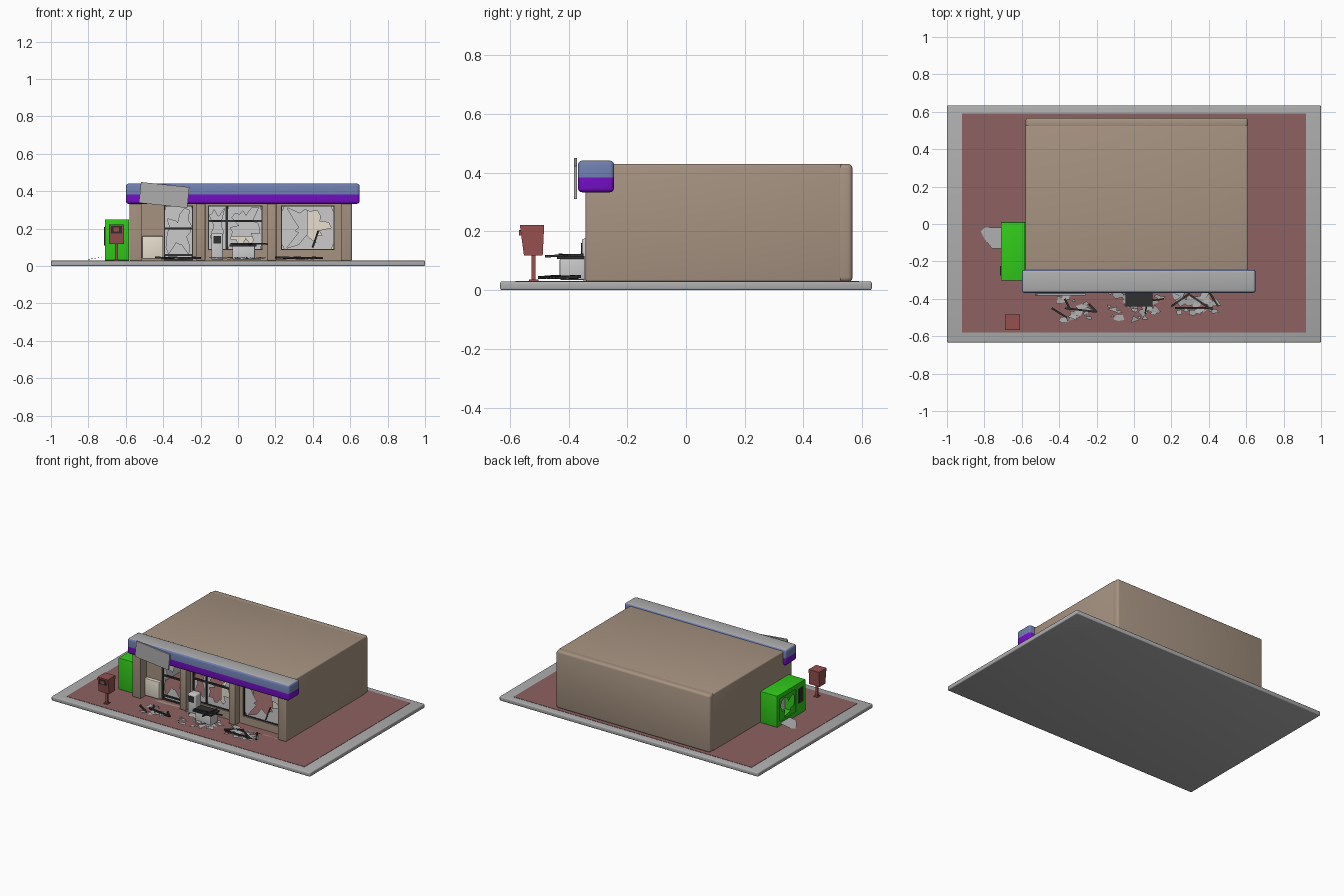
import bpy, bmesh, math, random
from mathutils import Vector, Matrix

if "Cube" in bpy.data.objects:
    bpy.data.objects.remove(bpy.data.objects["Cube"])

random.seed(4)


def mat(name, r, g, b):
    m = bpy.data.materials.new(name)
    m.diffuse_color = (r, g, b, 1)
    m.use_nodes = True
    m.node_tree.nodes["Principled BSDF"].inputs["Base Color"].default_value = m.diffuse_color
    return m


BROWN = mat("tan_wall", .38, .29, .22)
PAVE = mat("red_paving", .27, .12, .12)
PURPLE = mat("purple", .18, .005, .58)
BLUE = mat("blue", .16, .21, .43)
GREEN = mat("green", .03, .6, .01)
RED = mat("red", .31, .08, .08)
DARK = mat("dark", .03, .03, .03)
CREAM = mat("cream", .8, .74, .62)
PALE = mat("pale", .9, .9, .88)
GREY = mat("light_grey", .42, .42, .42)


def finish(name, bm, material=None, smooth=False):
    me = bpy.data.meshes.new(name)
    bm.to_mesh(me)
    bm.free()
    ob = bpy.data.objects.new(name, me)
    bpy.context.collection.objects.link(ob)
    if material:
        me.materials.append(material)
    if smooth:
        bpy.ops.object.select_all(action='DESELECT')
        ob.select_set(True)
        bpy.context.view_layer.objects.active = ob
        bpy.ops.object.shade_smooth_by_angle(angle=math.radians(35))
    return ob


def cube_bm(x0, x1, y0, y1, z0, z1, bevel=0):
    bm = bmesh.new()
    c = Vector((x0 + x1, y0 + y1, z0 + z1)) / 2
    bmesh.ops.create_cube(bm, size=1, matrix=Matrix.Translation(c) @ Matrix.Diagonal((x1 - x0, y1 - y0, z1 - z0, 1)))
    if bevel:
        bmesh.ops.bevel(bm, geom=bm.edges[:], offset=bevel, segments=3, profile=.5, affect='EDGES')
    return bm


def box(name, dims, material=None, bevel=0):
    return finish(name, cube_bm(*dims, bevel), material, bevel > 0)


def cut(ob, *cutters):
    for dims in cutters:
        c = box("cutter", dims)
        c.hide_render = True
        m = ob.modifiers.new("cut", 'BOOLEAN')
        m.operation, m.solver, m.object = 'DIFFERENCE', 'EXACT', c
        bpy.context.view_layer.objects.active = ob
        bpy.ops.object.modifier_apply(modifier=m.name)
        bpy.data.objects.remove(c)


def jagged_glass(name, origin, u, v, w, h, material=None, n=30, deep=.6):
    """Ring of broken glass left around a w x h opening."""
    bm = bmesh.new()
    outer, inner = [], []
    for i in range(n):
        a = 2 * math.pi * i / n
        c, s = math.cos(a), math.sin(a)
        k = max(abs(c), abs(s))
        p = Vector((c / k * w / 2, s / k * h / 2))
        q = p * (1 - random.uniform(.08, deep))
        for lst, t in ((outer, p), (inner, q)):
            lst.append(bm.verts.new(Vector(origin) + Vector(u) * t.x + Vector(v) * t.y))
    for i in range(n):
        j = (i + 1) % n
        bm.faces.new((outer[i], outer[j], inner[j], inner[i]))
    bmesh.ops.solidify(bm, geom=bm.faces[:], thickness=.003)
    return finish(name, bm, material)


def plate(name, pts, thick, material=None):
    bm = bmesh.new()
    f = bm.faces.new([bm.verts.new(p) for p in pts])
    bmesh.ops.solidify(bm, geom=[f], thickness=thick)
    return finish(name, bm, material)


def strut(name, a, b, t=.008, material=DARK):
    a, b = Vector(a), Vector(b)
    bm = bmesh.new()
    rot = (b - a).to_track_quat('Z', 'Y').to_matrix().to_4x4()
    bmesh.ops.create_cube(bm, size=1, matrix=Matrix.Translation((a + b) / 2) @ rot @ Matrix.Diagonal((t, t, (b - a).length, 1)))
    return finish(name, bm, material)


# Ground slab and inlaid paving
box("ground_slab", (-1, 1, -.633, .633, 0, .029), GREY, .006)
box("paving", (-.92, .92, -.58, .59, .02, .031), PAVE)

# Building shell: hollow room, recessed shopfront, door and windows
shell = box("building_shell", (-.58, .61, -.342, .53, .028, .43), BROWN, .008)
cut(shell,
    (-.55, .58, -.24, .51, .031, .405),
    (-.515, .55, -.4, -.275, .031, .335),
    (-.395, -.24, -.3, -.2, .031, .325),
    (-.16, .13, -.3, -.2, .085, .325),
    (.23, .515, -.3, -.2, .085, .325))
box("rear_wall", (-.58, .61, .512, .567, .028, .43), BROWN, .015)
for x in (-.2, .18):
    box("front_column", (x - .025, x + .025, -.325, -.26, .03, .34), BROWN, .005)

# Interior lining and shop fittings
box("interior_back", (-.55, .58, .5, .511, .031, .405), PALE)
for x in (-.55, .57):
    box("interior_side", (x, x + .01, -.24, .5, .031, .405), PALE)
box("shop_counter", (-.06, .12, -.1, 0, .031, .16), CREAM)
box("tall_cabinet", (.37, .51, -.15, -.03, .031, .35), CREAM)
box("alcove_chest", (-.512, -.4, -.3, -.27, .04, .16), CREAM, .004)

# Window and door frames with broken panes
for name, x0, x1, z0, bars, rails in (("door", -.395, -.24, .035, (), (.06, .2)),
                                      ("middle_window", -.16, .13, .085, (-.06,), (.24,)),
                                      ("right_window", .23, .515, .085, (), ())):
    for x in (x0, x1) + bars:
        strut(name + "_upright", (x, -.262, z0), (x, -.262, .325), .011)
    for z in (z0, .325) + rails:
        strut(name + "_rail", (x0, -.262, z), (x1, -.262, z), .011)
    edges = [x0, *bars, x1]
    for a, b in zip(edges, edges[1:]):
        jagged_glass(name + "_glass", ((a + b) / 2, -.26, (z0 + .325) / 2), (1, 0, 0), (0, 0, 1),
                     b - a, .325 - z0, None, 22, .7)
strut("loose_window_bar", (.4, -.265, .1), (.43, -.255, .19))

# Rounded fascia with two colour bands and a grey top
bm = cube_bm(-.6, .65, -.368, -.245, .333, .441, .014)
bmesh.ops.bisect_plane(bm, geom=bm.verts[:] + bm.edges[:] + bm.faces[:], plane_co=(0, 0, .384), plane_no=(0, 0, 1))
bm.normal_update()
for f in bm.faces:
    f.material_index = 2 if f.normal.z > .8 else int(f.calc_center_median().z > .384)
fascia = finish("fascia", bm, None, True)
for m in (PURPLE, BLUE, GREY):
    fascia.data.materials.append(m)

# Crooked blank sign board
sign = box("tilted_sign_board", (-.13, .13, -.005, .005, -.056, .056), GREY)
sign.location = (-.395, -.377, .38)
sign.rotation_euler = (0, math.radians(6), 0)

# Green side booth, open on its left side
booth = box("green_booth", (-.712, -.582, -.303, .01, .03, .25), GREEN, .004)
cut(booth, (-.73, -.62, -.2, -.02, .06, .22))
box("booth_lining", (-.625, -.618, -.2, -.02, .06, .22), PALE)
jagged_glass("booth_broken_front", (-.706, -.11, .14), (0, 1, 0), (0, 0, 1), .18, .16, GREEN, 16, .75)
box("booth_panel", (-.716, -.7, -.275, -.225, .11, .21), DARK)
plate("fallen_panel", [(-.82, -.04, .034), (-.8, -.02, .035), (-.71, -.02, .05), (-.71, -.13, .05),
                       (-.76, -.13, .043), (-.8, -.08, .037)], .003, GREY)

# Red post box: tapered head, dark screen and slot, post
bm = cube_bm(-.69, -.61, -.566, -.483, .118, .222)
for v in bm.verts:
    if v.co.z < .15:
        v.co.y = -.552 if v.co.y < -.52 else -.488
finish("post_box_head", bm, RED)
plate("post_box_screen", [(-.68, -.567, .215), (-.62, -.567, .215), (-.62, -.5615, .175), (-.68, -.5615, .175)], .003, DARK)
box("post_box_slot", (-.665, -.635, -.568, -.55, .185, .205), RED)
box("post_box_post", (-.658, -.642, -.526, -.512, .03, .12), RED)
box("post_box_foot", (-.665, -.635, -.535, -.503, .03, .036), RED)

# Grey dispensers in front of the middle window
box("tall_dispenser", (-.143, -.08, -.355, -.29, .032, .175), None, .008)
box("tall_dispenser_window", (-.132, -.091, -.358, -.35, .12, .16), DARK)
box("low_dispenser", (-.03, .09, -.43, -.345, .035, .106), None, .004)
box("low_dispenser_lid", (-.045, .1, -.44, -.345, .106, .116), DARK)
strut("lid_bar", (-.04, -.43, .12), (.16, -.4, .118))
strut("lid_bar", (.06, -.48, .115), (.08, -.35, .12))

# Broken glass heaps and bent frame pieces on the pavement
for cx, cy, rx, ry, n in ((-.31, -.46, .09, .07, 16), (0, -.43, .14, .08, 34), (.33, -.42, .11, .07, 30)):
    bm = bmesh.new()
    for i in range(n):
        c = Vector((cx + random.uniform(-rx, rx), cy + random.uniform(-ry, ry), random.uniform(.036, .046)))
        r, a0, k = random.uniform(.012, .036), random.uniform(0, 6.28), random.randint(3, 5)
        tilt = Matrix.Rotation(random.uniform(-.2, .2), 3, 'X')
        vs = []
        for j in range(k):
            a = a0 + 6.283 * j / k
            vs.append(bm.verts.new(c + tilt @ Vector((math.cos(a) * r, math.sin(a) * r * random.uniform(.4, 1), 0))))
        bm.faces.new(vs)
    bmesh.ops.solidify(bm, geom=bm.faces[:], thickness=.003)
    finish("glass_heap", bm, GREY)
for a, b in (((-.44, -.45), (-.36, -.5)), ((-.37, -.4), (-.34, -.46)), ((-.37, -.45), (-.2, -.47)),
             ((-.24, -.43), (-.2, -.47)), ((.2, -.44), (.3, -.37)), ((.22, -.45), (.42, -.45)),
             ((.3, -.38), (.42, -.46)), ((.4, -.36), (.45, -.44)), ((0, -.38), (.05, -.43))):
    strut("bent_frame_piece", (*a, .046), (*b, .042), .01)
